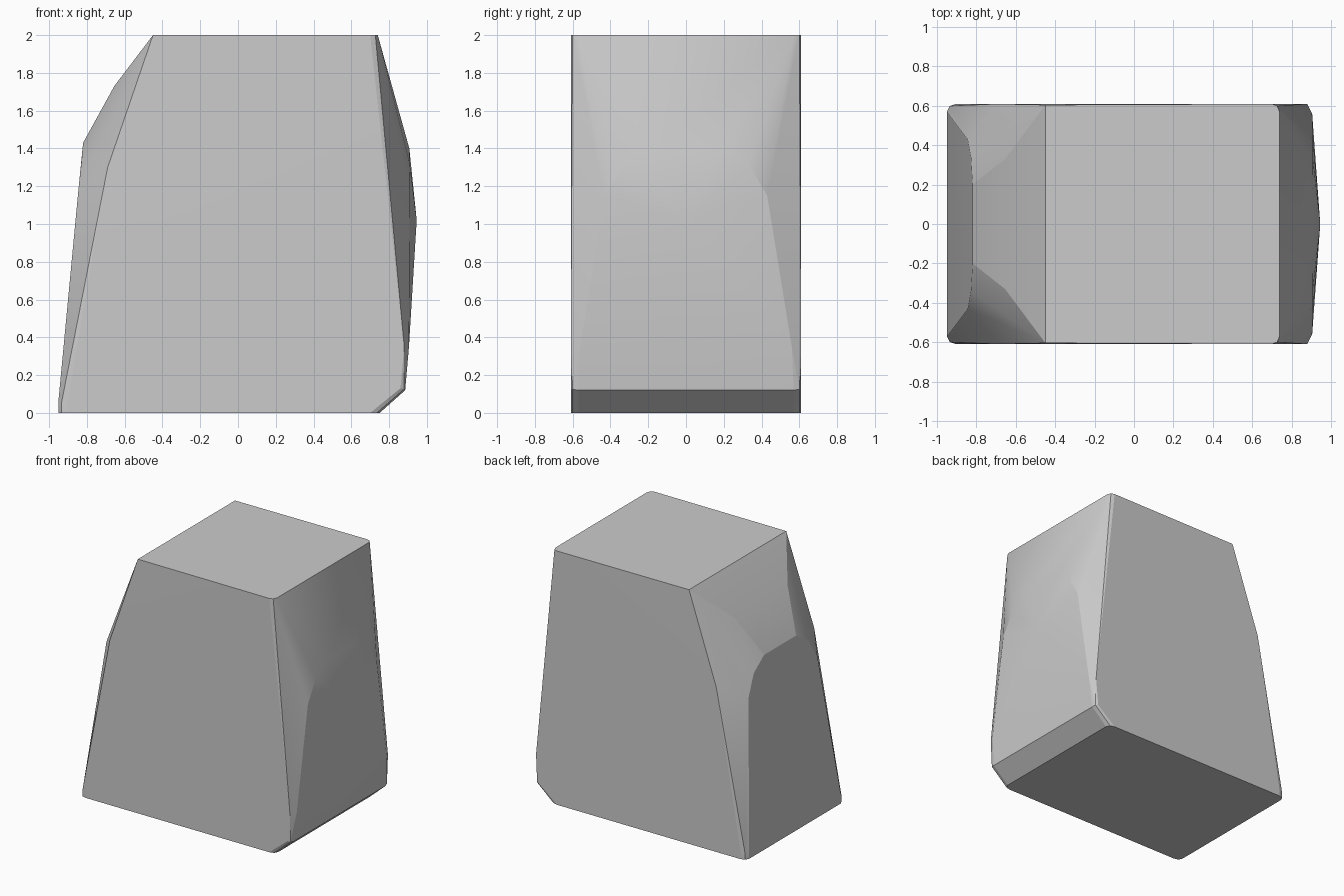
import bpy, bmesh

if "Cube" in bpy.data.objects:
    bpy.data.objects.remove(bpy.data.objects["Cube"])

# Half of the block's key points (x, y, z); the other half is mirrored in y
half = [
    # flat top with eased corners on the right
    (-0.45, 0.605, 2.0), (0.70, 0.61, 2.0), (0.727, 0.60, 2.0), (0.74, 0.57, 2.0),
    # left end: upper slope, arched face and base corner
    (-0.655, 0.33, 1.73), (-0.82, 0.20, 1.43), (-0.828, 0.34, 1.34), (-0.845, 0.43, 1.18),
    (-0.69, 0.61, 1.30), (-0.905, 0.61, 0.04), (-0.935, 0.60, 0.05), (-0.95, 0.57, 0.07),
    (-0.90, 0.61, 0.0), (-0.935, 0.60, 0.0), (-0.95, 0.57, 0.0),
    # right end: shallow arch bulge
    (0.907, 0.18, 1.40), (0.909, 0.33, 1.32), (0.91, 0.43, 1.15),
    (0.905, 0.56, 0.35), (0.885, 0.57, 0.12), (0.878, 0.60, 0.125),
    (0.86, 0.61, 0.13), (0.88, 0.61, 0.35),
    # bevelled right base edge
    (0.75, 0.57, 0.0), (0.735, 0.60, 0.0), (0.70, 0.61, 0.0),
]
centre = [(0.946, 0.0, 1.02)]

# Solid faceted block
bm = bmesh.new()
for x, y, z in half:
    for s in (-1, 1):
        bm.verts.new((x, s * y, z))
for p in centre:
    bm.verts.new(p)
res = bmesh.ops.convex_hull(bm, input=bm.verts[:])
loose = [v for v in bm.verts if not v.link_faces]
bmesh.ops.delete(bm, geom=loose, context='VERTS')
bmesh.ops.dissolve_limit(bm, angle_limit=0.005, verts=bm.verts[:], edges=bm.edges[:])
bmesh.ops.recalc_face_normals(bm, faces=bm.faces[:])
mesh = bpy.data.meshes.new("stone_block")
bm.to_mesh(mesh)
bm.free()
block = bpy.data.objects.new("stone_block", mesh)
bpy.context.collection.objects.link(block)

# Soft blend over shallow facets, crisp main edges
bpy.context.view_layer.objects.active = block
block.select_set(True)
bpy.ops.object.shade_smooth_by_angle(angle=0.2)
